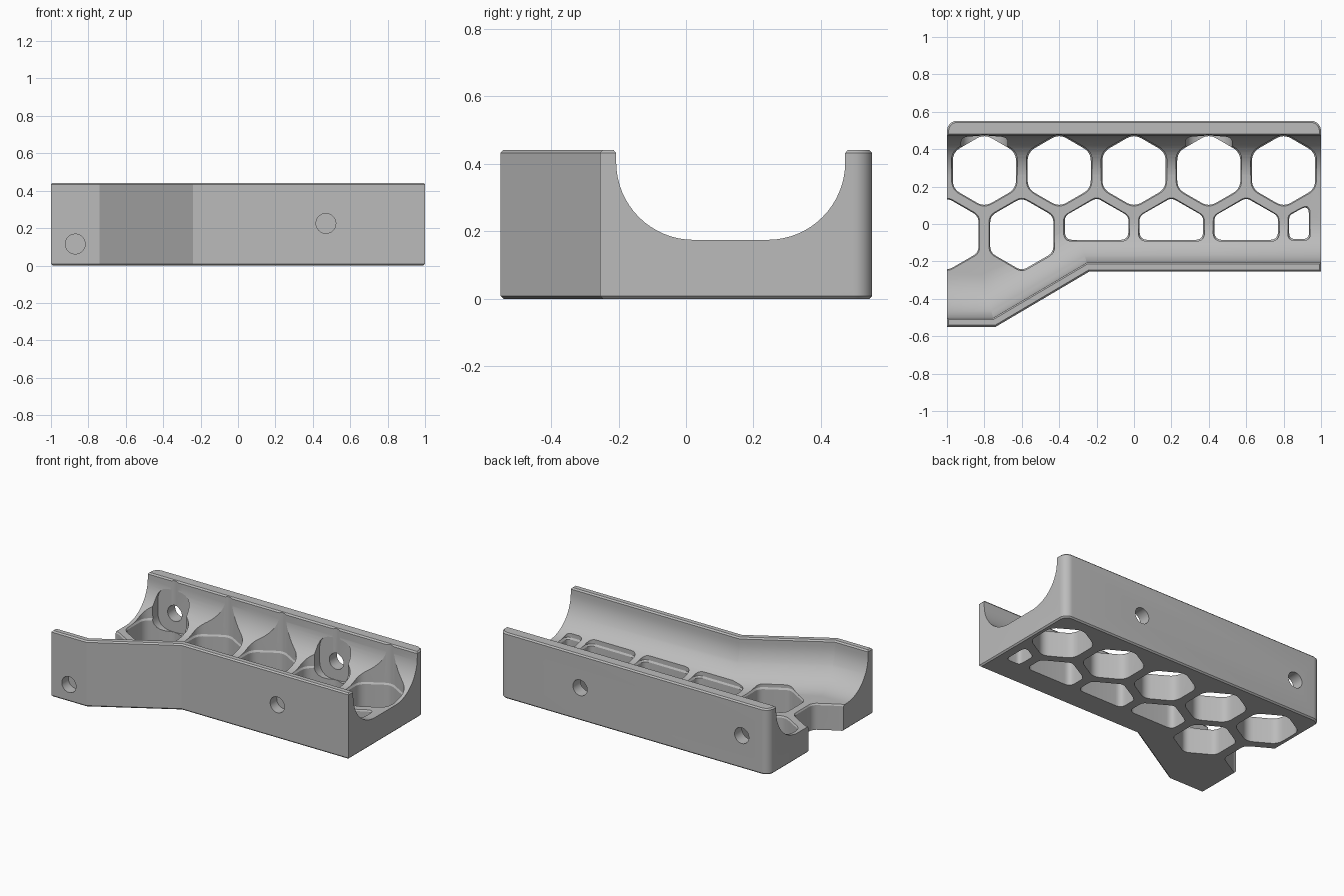
import bpy, bmesh
from math import radians, sin, cos, tan, pi
from mathutils import Vector

if "Cube" in bpy.data.objects:
    bpy.data.objects.remove(bpy.data.objects["Cube"])

HEIGHT, BACK, FRONT, WIDE = 0.442, 0.552, -0.255, -0.55
BEND_A, BEND_B = -0.74, -0.24      # where the front wall turns

grey = bpy.data.materials.new("plain grey")
grey.use_nodes = True
grey.diffuse_color = (0.5, 0.5, 0.5, 1)
grey.node_tree.nodes["Principled BSDF"].inputs["Base Color"].default_value = (0.5, 0.5, 0.5, 1)


def loft(name, rings, chamfer=0):
    """Closed solid through a list of equal-length rings."""
    bm = bmesh.new()
    rows = [[bm.verts.new(p) for p in ring] for ring in rings]
    n = len(rows[0])
    for a, b in zip(rows, rows[1:]):
        for i in range(n):
            j = (i + 1) % n
            bm.faces.new((a[i], a[j], b[j], b[i]))
    caps = [bm.faces.new(rows[0]), bm.faces.new(rows[-1])]
    bmesh.ops.recalc_face_normals(bm, faces=bm.faces)
    if chamfer:
        edges = list({e for f in caps for e in f.edges})
        bmesh.ops.bevel(bm, geom=edges, offset=chamfer, segments=1, affect='EDGES')
    mesh = bpy.data.meshes.new(name)
    bm.to_mesh(mesh)
    bm.free()
    obj = bpy.data.objects.new(name, mesh)
    bpy.context.collection.objects.link(obj)
    return obj


def rounded(points, radius, steps=6):
    """Polygon with its corners rounded."""
    out = []
    pts = [Vector(p) for p in points]
    for i, p in enumerate(pts):
        u = (pts[i - 1] - p).normalized()
        v = (pts[(i + 1) % len(pts)] - p).normalized()
        t = radius * tan((pi - u.angle(v)) / 2)
        a, b = p + u * t, p + v * t
        for k in range(steps + 1):
            s = k / steps
            out.append(a * (1 - s) ** 2 + p * 2 * s * (1 - s) + b * s * s)
    return out


def at_z(poly, z):
    return [(p[0], p[1], z) for p in poly]


def at_y(poly, y):
    return [(p[0], y, p[1]) for p in poly]


def grown(poly, amount):
    """Polygon widened evenly about the middle of its bounds."""
    axes = []
    for k in (0, 1):
        vals = [p[k] for p in poly]
        mid, half = (max(vals) + min(vals)) / 2, (max(vals) - min(vals)) / 2
        axes.append([mid + (v - mid) * (1 + amount / half) for v in vals])
    return list(zip(*axes))


def cut(target, cutter):
    cutter.hide_render = True
    mod = target.modifiers.new("cut", 'BOOLEAN')
    mod.operation, mod.solver, mod.object = 'DIFFERENCE', 'EXACT', cutter
    bpy.context.view_layer.objects.active = target
    bpy.ops.object.modifier_apply(modifier=mod.name)
    bpy.data.objects.remove(cutter)


# Outer block: cranked front, rounded back corners
plan = [(-1, WIDE), (BEND_A, WIDE), (BEND_B, FRONT), (1, FRONT)]
r = 0.055
for side in (1, -1):
    arc = [(side * (1 - r + r * cos(radians(a))), BACK - r + r * sin(radians(a)))
           for a in range(0, 91, 10)]
    plan += arc if side > 0 else arc[::-1]
body = loft("cradle_body", [at_z(plan, 0), at_z(plan, HEIGHT)], chamfer=0.009)
body.data.materials.append(grey)

# Trough: rounded section following the front wall
R, wall, inner_back, mid_z = 0.23, 0.048, 0.472, 0.405
quarter = [radians(90 * i / 16) for i in range(17)]
front_pts = [(wall - 0.008, 0.6), (wall - 0.008, HEIGHT), (wall, HEIGHT - 0.01)]
front_pts += [(wall + R - R * cos(a), mid_z - R * sin(a)) for a in quarter]
back_pts = [(inner_back - R + R * sin(a), mid_z - R * cos(a)) for a in quarter]
back_pts += [(inner_back, HEIGHT - 0.01), (inner_back + 0.008, HEIGHT), (inner_back + 0.008, 0.6)]
rings = []
for x, y, miter in ((-1.1, WIDE, 0), (BEND_A, WIDE, tan(radians(15))),
                    (BEND_B, FRONT, tan(radians(15))), (1.1, FRONT, 0)):
    rings.append([(x - d * miter, y + d, z) for d, z in front_pts]
                 + [(x, yy, z) for yy, z in back_pts])
cut(body, loft("trough_cutter", rings))

# Honeycomb openings in the floor
def hexagon(x, y, size=0.195):
    return [(x + size * sin(k * pi / 3), y + size * cos(k * pi / 3)) for k in range(6)]


openings = [rounded(hexagon(x, 0.286), 0.08) for x in (-0.8, -0.4, 0, 0.4, 0.8)]
openings += [rounded(hexagon(x, -0.055), 0.06) for x in (-1, -0.6)]
for x in (-0.2, 0.2, 0.6):
    w = 0.17
    openings.append(rounded([(x - w, -0.085), (x + w, -0.085), (x + w, 0.043),
                             (x, 0.14), (x - w, 0.043)], 0.045))
openings.append(rounded([(0.83, -0.08), (0.935, -0.08), (0.935, 0.105), (0.83, 0.045)], 0.03))
for poly in openings:
    wide = grown(poly, 0.007)
    cut(body, loft("opening_cutter", [at_z(poly, -0.1), at_z(poly, 0.165),
                                      at_z(wide, 0.176), at_z(wide, 0.6)]))

# Screw holes: through the back wall with flat seats, blind in the front
def circle(x, z, radius=0.053):
    return [(x + radius * cos(k * pi / 16), z + radius * sin(k * pi / 16)) for k in range(32)]


for x in (-0.8, 0.4):
    w = 0.125
    seat = rounded([(x - w, 0.095), (x + w, 0.095), (x + w, 0.375), (x - w, 0.375)], 0.1)
    cut(body, loft("seat_cutter", [at_y(seat, 0.25), at_y(seat, inner_back)]))
    hole = circle(x, 0.22)
    cut(body, loft("hole_cutter", [at_y(hole, 0.4), at_y(hole, 0.7)]))
for x, z, y in ((-0.87, 0.115, WIDE), (0.47, 0.225, FRONT)):
    hole = circle(x, z)
    cut(body, loft("hole_cutter", [at_y(hole, y - 0.1), at_y(hole, y + 0.07)]))

# Smooth curves, crisp edges
bpy.ops.object.select_all(action='DESELECT')
body.select_set(True)
bpy.context.view_layer.objects.active = body
bpy.ops.object.shade_smooth_by_angle(angle=radians(25))
